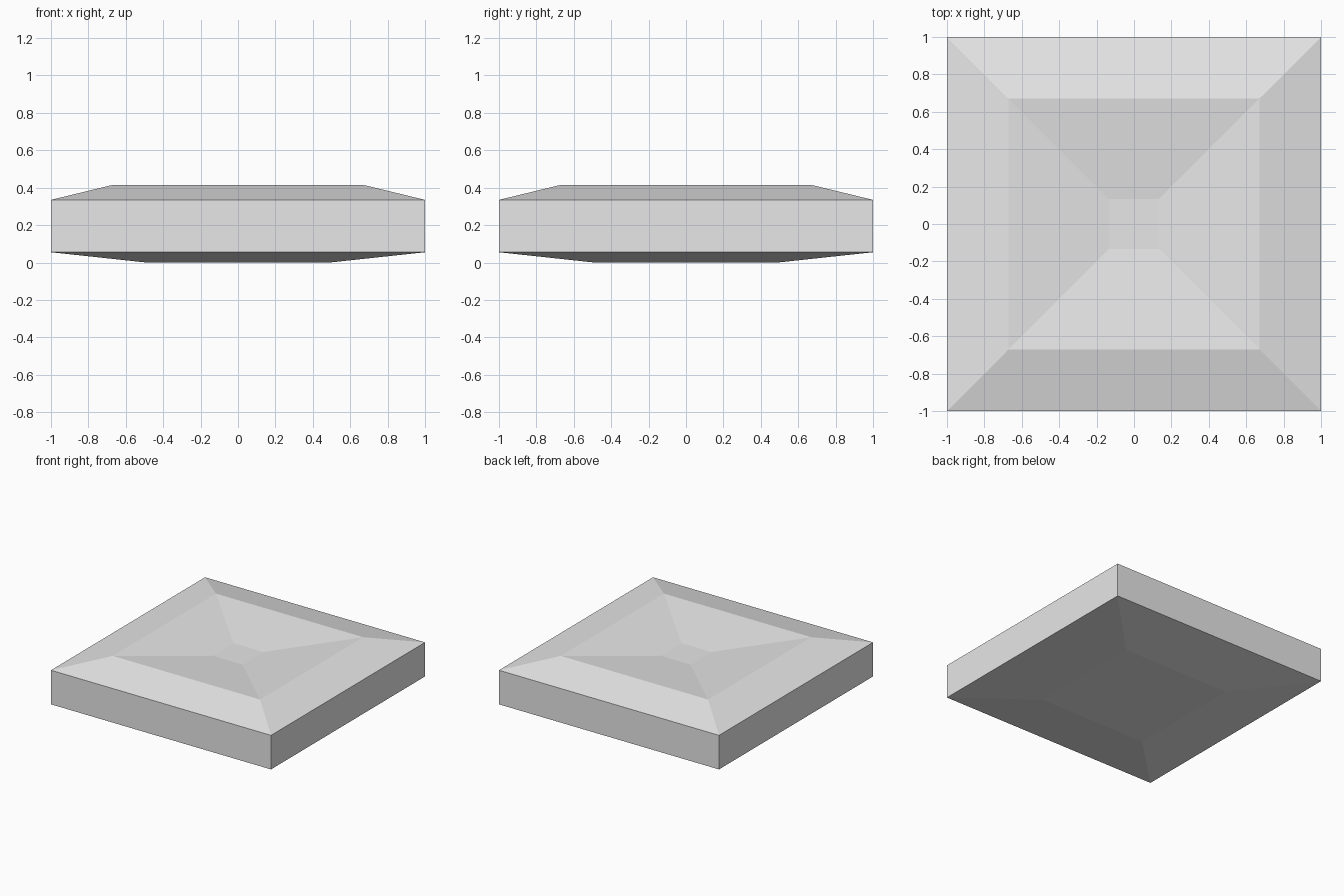
import bpy
import bmesh

if "Cube" in bpy.data.objects:
    bpy.data.objects.remove(bpy.data.objects["Cube"])

# Single grey colour
grey = bpy.data.materials.new("light grey")
grey.diffuse_color = (0.8, 0.8, 0.8, 1.0)
grey.use_nodes = True
grey.node_tree.nodes["Principled BSDF"].inputs["Base Color"].default_value = grey.diffuse_color

# Square section rings from the underside up over the rim into the dish: (half width, z)
profile = [
    (0.49, 0.0),     # flat underside
    (1.0, 0.055),    # lower edge of the wall
    (1.0, 0.335),    # upper edge of the wall
    (0.67, 0.415),   # raised rim
    (0.135, 0.355),  # sunken centre
]


def square_ring(bm, half, z):
    corners = [(-1, -1), (1, -1), (1, 1), (-1, 1)]
    return [bm.verts.new((x * half, y * half, z)) for x, y in corners]


bm = bmesh.new()
rings = [square_ring(bm, half, z) for half, z in profile]

# Sloping and upright bands between rings
for low, high in zip(rings, rings[1:]):
    for i in range(4):
        j = (i + 1) % 4
        bm.faces.new((low[i], low[j], high[j], high[i]))

# Flat caps
bm.faces.new(rings[0][::-1])
bm.faces.new(rings[-1])
bm.normal_update()

mesh = bpy.data.meshes.new("dished_square_slab")
bm.to_mesh(mesh)
bm.free()
mesh.materials.append(grey)
slab = bpy.data.objects.new("dished_square_slab", mesh)
bpy.context.collection.objects.link(slab)
